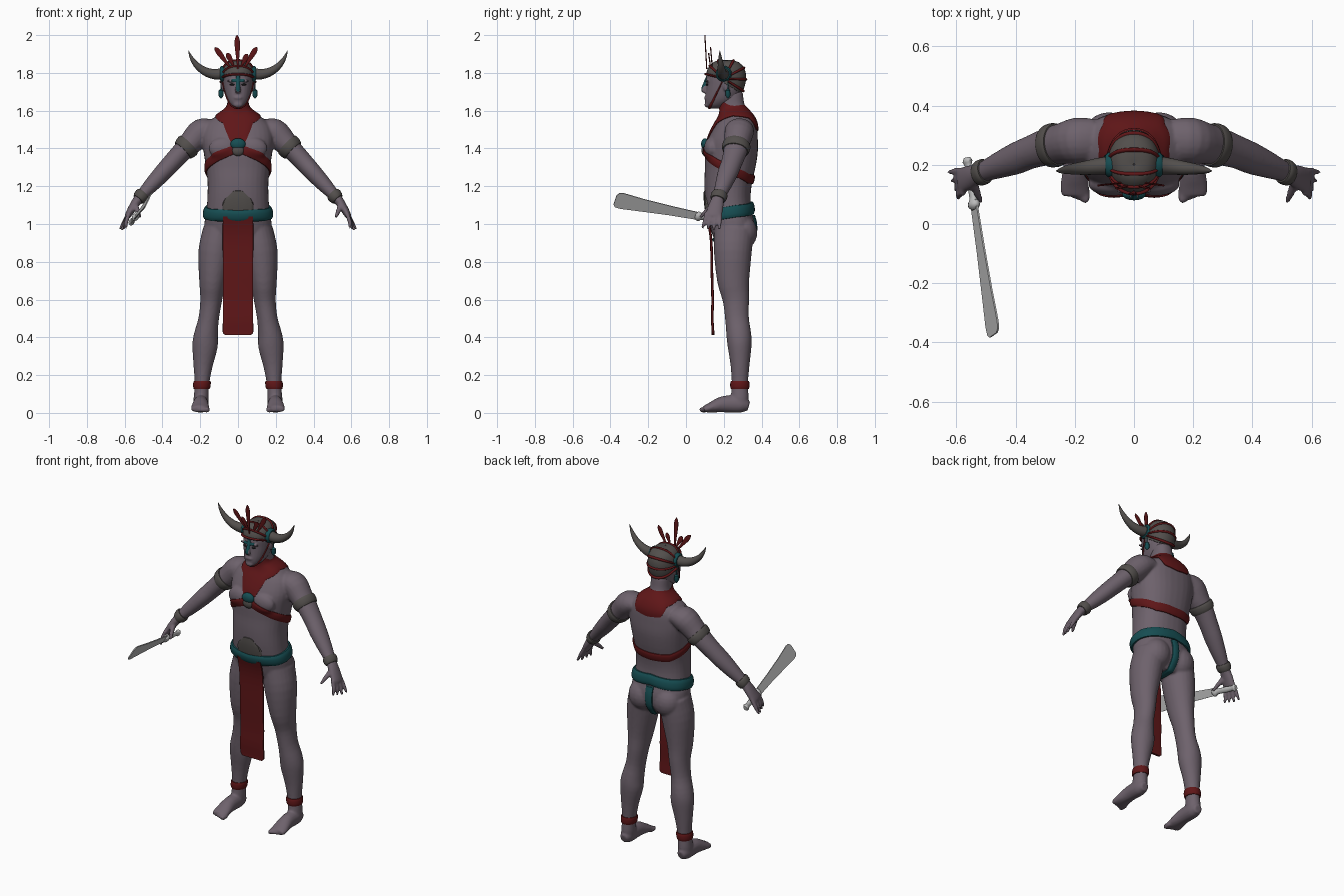
import bpy, bmesh, math
from mathutils import Vector, Matrix
from mathutils.bvhtree import BVHTree

if "Cube" in bpy.data.objects:
    bpy.data.objects.remove(bpy.data.objects["Cube"])


def material(name, c):
    m = bpy.data.materials.new(name)
    m.diffuse_color = (*c, 1)
    m.use_nodes = True
    m.node_tree.nodes["Principled BSDF"].inputs["Base Color"].default_value = m.diffuse_color
    return m


SKIN = material("mauve_skin", (0.155, 0.122, 0.15))
RED = material("dark_red_cloth", (0.115, 0.008, 0.009))
TEAL = material("teal_paint", (0.008, 0.075, 0.085))
GREY = material("grey_leather", (0.085, 0.077, 0.072))
STEEL = material("pale_steel", (0.5, 0.5, 0.5))
DARK = material("dark_eye", (0.02, 0.02, 0.022))


def tube(bm, pts, ref=(1, 0, 0), n=16, p=2.0, axis=None, sub=3):
    """Smooth loft through (x, y, z, radius along ref, other radius)."""
    P = [Vector(q) for q in pts]
    P = [2 * P[0] - P[1]] + P + [2 * P[-1] - P[-2]]
    S = []
    for i in range(1, len(P) - 2):
        a, b, c, d = P[i - 1:i + 3]
        for k in range(sub):
            t = k / sub
            S.append(0.5 * (2 * b + (c - a) * t + (2 * a - 5 * b + 4 * c - d) * t * t
                            + (3 * b - a - 3 * c + d) * t ** 3))
    S.append(P[-2])
    rings = []
    for i, s in enumerate(S):
        t = Vector(axis) if axis else (S[min(i + 1, len(S) - 1)] - S[max(i - 1, 0)]).to_3d().normalized()
        if not axis:
            q = S[min(i + 1, len(S) - 1)] - S[max(i - 1, 0)]
            t = Vector((q[0], q[1], q[2])).normalized()
        u = Vector(ref)
        u = (u - t * u.dot(t)).normalized()
        w = t.cross(u)
        ring = []
        for k in range(n):
            c, d = math.cos(2 * math.pi * k / n), math.sin(2 * math.pi * k / n)
            c, d = [math.copysign(abs(e) ** (2 / p), e) for e in (c, d)]
            ring.append(bm.verts.new(Vector((s[0], s[1], s[2])) + u * c * max(s[3], .001) + w * d * max(s[4], .001)))
        rings.append(ring)
    for a, b in zip(rings, rings[1:]):
        for k in range(n):
            bm.faces.new((a[k], a[(k + 1) % n], b[(k + 1) % n], b[k]))
    bm.faces.new(rings[0])
    bm.faces.new(rings[-1])


def stack(rows):
    """Rows of (z, front y, back y, half width) as loft points."""
    return [(0, (f + b) / 2, z, w, (b - f) / 2) for z, f, b, w in rows]


def ball(bm, c, r):
    bmesh.ops.create_uvsphere(bm, u_segments=20, v_segments=12, radius=1,
                              matrix=Matrix.Translation(c) @ Matrix.Diagonal((*r, 1)))


def finish(name, bm, mat, recalc=True):
    if recalc:
        bmesh.ops.recalc_face_normals(bm, faces=bm.faces)
    me = bpy.data.meshes.new(name)
    bm.to_mesh(me)
    bm.free()
    me.materials.append(mat)
    me.polygons.foreach_set("use_smooth", [True] * len(me.polygons))
    me.set_sharp_from_angle(angle=math.radians(45))
    ob = bpy.data.objects.new(name, me)
    bpy.context.collection.objects.link(ob)
    return ob


def fuse(ob, voxel, mat):
    """Blend overlapping forms into one skin; return its ray-cast tree."""
    r = ob.modifiers.new("fuse", 'REMESH')
    r.mode, r.voxel_size = 'VOXEL', voxel
    s = ob.modifiers.new("soften", 'SMOOTH')
    s.factor, s.iterations = 0.5, 6
    dg = bpy.context.evaluated_depsgraph_get()
    me = bpy.data.meshes.new_from_object(ob.evaluated_get(dg))
    ob.modifiers.clear()
    ob.data = me
    me.materials.clear()
    me.materials.append(mat)
    me.polygons.foreach_set("use_smooth", [True] * len(me.polygons))
    return BVHTree.FromPolygons([v.co for v in me.vertices], [p.vertices[:] for p in me.polygons])


def wrap(name, tree, ray, nu, mat, t=.008, closed=True, out=1, nv=8):
    """Lay a padded sheet on a surface; ray(u, v) gives origin and direction."""
    bm = bmesh.new()
    rows = []
    for i in range(nu + (not closed)):
        row = []
        for j in range(nv + 1):
            v = (0, .02, *[k / (nv - 2) for k in range(1, nv - 2)], .98, 1)[j]
            o, d = ray(i / nu, v)
            o, d = Vector(o), Vector(d).normalized()
            h = tree.ray_cast(o, d)[0] or o + d * .05
            edge = j in (0, nv) or (not closed and i in (0, nu))
            off = -.004 if edge else t * (1 - .6 * abs(2 * v - 1) ** 3)
            row.append((bm.verts.new(h + d * off * out), d * out))
        rows.append(row)
    if closed:
        rows.append(rows[0])
    score = 0
    for a, b in zip(rows, rows[1:]):
        for j in range(nv):
            f = bm.faces.new((a[j][0], b[j][0], b[j + 1][0], a[j + 1][0]))
            f.normal_update()
            score += f.normal.dot(a[j][1]) * f.calc_area()
    if score < 0:
        bmesh.ops.reverse_faces(bm, faces=bm.faces)
    bmesh.ops.remove_doubles(bm, verts=bm.verts, dist=1e-5)
    return finish(name, bm, mat, False)


def key(keys, u):
    """Left-right symmetric value by angle from the front, u in 0..1."""
    a = 180 - abs(u * 360 - 180)
    for (p, x), (q, y) in zip(keys, keys[1:]):
        if a <= q:
            return x + (y - x) * (a - p) / (q - p)
    return keys[-1][1]


def around(u):
    return math.sin(2 * math.pi * u), -math.cos(2 * math.pi * u)


# Body: torso, limbs, hands and feet fused into one skin
bm = bmesh.new()
tube(bm, stack([(.87, .19, .32, .08), (.93, .145, .36, .165), (1.0, .125, .365, .178), (1.06, .11, .35, .168),
                (1.14, .1, .342, .162), (1.22, .097, .35, .161), (1.3, .1, .368, .17), (1.38, .1, .38, .182),
                (1.45, .115, .38, .19), (1.52, .15, .375, .175), (1.565, .175, .357, .125), (1.6, .18, .33, .072),
                (1.63, .175, .31, .058), (1.7, .17, .3, .056)]), p=2.3, n=32, axis=(0, 0, 1))
for s in (1, -1):
    def m(pts):
        return [(p[0] * s, *p[1:]) for p in pts]
    ball(bm, (.075 * s, .135, 1.4), (.08, .04, .06))
    ball(bm, (.085 * s, .3, .955), (.085, .078, .09))
    tube(bm, m([(.1, .255, .97, .085, .105), (.12, .248, .85, .09, .1), (.135, .25, .7, .071, .085),
                (.142, .264, .6, .058, .07), (.155, .27, .5, .054, .063), (.17, .28, .41, .064, .066),
                (.175, .284, .35, .067, .063), (.185, .286, .25, .051, .05), (.191, .285, .15, .038, .043),
                (.195, .285, .08, .04, .047), (.197, .285, .03, .038, .04)]), n=24)
    tube(bm, m([(.196, .332, .035, .024, .025), (.197, .29, .045, .04, .045), (.198, .2, .046, .041, .044),
                (.2, .13, .028, .049, .027), (.2, .095, .02, .046, .017)]))
    for i in range(5):
        r = .015 - .0015 * i
        x, y = .164 + .0185 * i, .072 + .007 * i
        tube(bm, m([(x, .12, .018, r, r), (x, y + .01, .016, r, r), (x, y, .014, r * .5, r * .5)]), n=10)
    tube(bm, m([(.13, .285, 1.505, .07, .05), (.19, .282, 1.49, .078, .07), (.24, .272, 1.44, .07, .066),
                (.29, .262, 1.39, .064, .054), (.35, .242, 1.325, .056, .05), (.4, .221, 1.27, .054, .047),
                (.46, .197, 1.205, .044, .04), (.52, .172, 1.14, .033, .028), (.55, .16, 1.1, .04, .023),
                (.58, .148, 1.05, .044, .018), (.588, .145, 1.035, .038, .013)]), ref=(0, 1, 0), n=20)
    for i in range(4):
        y = .181 - .024 * i
        e = (.626 - .011 * i, .175 - .03 * i, .965 + .006 * abs(i - 1))
        tube(bm, m([(.575, y, 1.06, .012, .012), (.604 - .004 * i, y - .002 - .003 * i, 1.01, .0115, .0115),
                    (*e, .007, .007)]), ref=(0, 1, 0), n=10)
    tube(bm, m([(.545, .15, 1.105, .016, .016), (.532, .11, 1.07, .014, .014), (.517, .075, 1.035, .008, .008)]), n=10)
skin = fuse(finish("body", bm, SKIN), .0065, SKIN)

# Head with nose, brow, lips and ears
bm = bmesh.new()
tube(bm, stack([(1.612, .125, .18, .02), (1.63, .105, .22, .042), (1.66, .101, .27, .061), (1.7, .105, .295, .073),
                (1.74, .108, .307, .079), (1.78, .107, .311, .08), (1.82, .122, .303, .075), (1.85, .15, .277, .054),
                (1.862, .185, .24, .022)]), p=2.15, n=28, axis=(0, 0, 1))
tube(bm, [(0, .112, 1.765, .009, .01), (0, .102, 1.735, .01, .012), (0, .093, 1.708, .017, .012),
          (0, .104, 1.698, .012, .008)], n=12)
ball(bm, (0, .104, 1.668), (.024, .008, .009))
ball(bm, (0, .112, 1.632), (.025, .014, .016))
for s in (1, -1):
    ball(bm, (.035 * s, .112, 1.757), (.026, .008, .007))
    ball(bm, (.08 * s, .212, 1.735), (.01, .018, .033))
face = fuse(finish("head", bm, SKIN), .0045, SKIN)

bm = bmesh.new()
for s in (1, -1):
    ball(bm, (.031 * s, .111, 1.738), (.013, .006, .005))
finish("eyes", bm, DARK)
wrap("nose_paint", face, lambda u, v: (((u - .5) * .024, -.2, 1.7 + .085 * v), (0, 1, 0)), 8, TEAL, .003, False, -1)
wrap("brow_paint", face, lambda u, v: (((u - .5) * .075, -.2, 1.752 + .016 * v), (0, 1, 0)), 16, TEAL, .003, False, -1)

# Cap and its red straps, which fan out from the ears
O = Vector((0, .2, 1.77))
rim = [(0, 12), (50, 10), (75, -5), (100, -22), (140, -38), (180, -40)]


def dome(u, v):
    e = math.radians(key(rim, u) * (1 - v) + 90 * v)
    x, y = around(u)
    return O, (x * math.cos(e), y * math.cos(e), math.sin(e))


wrap("cap", face, dome, 48, GREY, .008, nv=14)


def ear_arc(a, w):
    c, s = math.cos(math.radians(a)), math.sin(math.radians(a))
    d, q = Vector((0, -c, s)), Vector((0, s, c))

    def ray(u, v):
        t = math.radians(12 + 156 * u)
        return O, Vector((math.cos(t), 0, 0)) + d * math.sin(t) + q * (v - .5) * w
    return ray


for i, a in enumerate((14, 42, 72, 118, 152, 182, 212)):
    wrap("cap_strap_%d" % i, face, ear_arc(a, .13), 32, RED, .014, False)
wrap("chin_strap", face, ear_arc(-64, .08), 40, RED, .006, False)

# Horns, ear discs, earrings
for s, side in ((1, "left"), (-1, "right")):
    bm = bmesh.new()
    tube(bm, [(x * s, *r) for x, *r in ((.07, .2, 1.797, .032, .032), (.12, .195, 1.793, .028, .028),
         (.17, .189, 1.806, .023, .023), (.215, .185, 1.837, .017, .017), (.245, .181, 1.877, .01, .01),
         (.263, .179, 1.918, .001, .001))], ref=(0, 1, 0), n=18, sub=5)
    finish(side + "_horn", bm, GREY)
    bm = bmesh.new()
    tube(bm, [(x * s, .2, 1.795, r, r) for x, r in ((.06, .042), (.088, .042), (.096, .034))], ref=(0, 1, 0), n=20, sub=1)
    tube(bm, [(.09 * s, .222, z, r, r) for z, r in ((1.76, .003), (1.715, .003), (1.708, .012), (1.68, .014), (1.665, .003))],
         n=10, sub=1)
    finish(side + "_ear_ornament", bm, TEAL)

# Feathers
bm = bmesh.new()
for x0, z0, x1, z1, y in ((0, 1.82, -.005, 2.0, .1), (-.035, 1.82, -.122, 1.935, .13), (.03, 1.82, .1, 1.937, .13),
                          (-.02, 1.83, -.058, 1.905, .12), (.015, 1.83, .05, 1.9, .12)):
    tube(bm, [(x0 + (x1 - x0) * t, y + .01 * (1 - t), z0 + (z1 - z0) * t, .003, w)
              for t, w in ((0, .004), (.3, .008), (.7, .015), (.9, .012), (1, .002))], ref=(0, 1, 0), n=10)
finish("feathers", bm, RED)

# Neck cloth with front point and back flap
C = Vector((0, .25, 1.48))
hem = [(0, -20), (16, -18), (28, 2), (42, 24), (90, 38), (130, 30), (145, 8), (180, 4)]


def cloth(u, v):
    e = math.radians(key(hem, u) * (1 - v) + 68 * v)
    x, y = around(u)
    return C, (x * math.cos(e), y * math.cos(e), math.sin(e))


wrap("neck_cloth", skin, cloth, 96, RED, .009, nv=20)


# Bands that run level round the trunk
def trunk(keys, h):
    return lambda u, v: ((0, .235, key(keys, u) + (v - .5) * h), (*around(u), 0))


wrap("chest_strap", skin, trunk([(0, 1.405), (40, 1.36), (90, 1.285), (130, 1.24), (180, 1.235)], .05), 72, RED, .01)
wrap("belt", skin, trunk([(0, 1.04), (60, 1.048), (100, 1.068), (180, 1.088)], .065), 72, TEAL, .018)


# Belly plate, rear strap and hanging cloth
def plate(u, v):
    w = .085 * (1 - max(0, (v - .5) * 2) ** 3 * .5)
    return ((u - .5) * 2 * w, -.5, 1.03 + .148 * v - .03 * v * (2 * u - 1) ** 4), (0, 1, 0)


wrap("belly_plate", skin, plate, 20, GREY, .008, False, -1)


def rear(u, v):
    a = math.radians(35 - 190 * u)
    return ((v - .5) * (.05 - .015 * u), .25, .98), (0, math.cos(a), math.sin(a))


wrap("rear_strap", skin, rear, 40, TEAL, .012, False)
bm = bmesh.new()
tube(bm, [(0, y, z, w, .007) for z, y, w in ((1.04, .108, .08), (.98, .124, .081), (.9, .134, .081), (.75, .137, .08),
     (.6, .141, .08), (.5, .139, .08), (.43, .143, .081), (.412, .143, .068))], n=24, p=6, axis=(0, 0, 1))
finish("hanging_cloth", bm, RED)

# Chest emblem
bm = bmesh.new()
ball(bm, (0, .1, 1.423), (.04, .02, .031))
finish("emblem_top", bm, TEAL)
bm = bmesh.new()
ball(bm, (0, .1, 1.39), (.034, .018, .03))
finish("emblem_base", bm, GREY)


# Limb bands
def limb(c, axis, h):
    c, a = Vector(c), Vector(axis).normalized()
    p = a.orthogonal().normalized()
    q = a.cross(p)
    return lambda u, v: (c + a * (v - .5) * h, p * math.cos(2 * math.pi * u) + q * math.sin(2 * math.pi * u))


for s, side in ((1, "left"), (-1, "right")):
    wrap(side + "_armband", skin, limb((.277 * s, .265, 1.405), (.7 * s, -.15, -.7), .05), 32, GREY, .01)
    wrap(side + "_wristband", skin, limb((.515 * s, .174, 1.145), (.66 * s, -.25, -.7), .045), 28, GREY, .011)
    wrap(side + "_ankle_band", skin, limb((.191 * s, .285, .148), (0, 0, 1), .045), 28, RED, .009)

# Broad blade and its grip
P = Vector((-.54, .06, 1.042))
A = Vector((.065, -.435, .085)).normalized()
W = Vector((.45, 0, .9))
W = (W - A * W.dot(A)).normalized()
N = A.cross(W)
bm = bmesh.new()
loops = [[bm.verts.new(P + A * x + W * y + N * z) for x, y in (
    (-.02, -.02), (-.02, .022), (.15, .028), (.3, .037), (.41, .048), (.435, .044), (.447, .028),
    (.45, -.028), (.44, -.04), (.41, -.044), (.3, -.036), (.15, -.026))] for z in (-.003, .003)]
for l in loops:
    bm.faces.new(l)
for k in range(12):
    bm.faces.new((loops[0][k], loops[0][k - 1], loops[1][k - 1], loops[1][k]))
finish("blade", bm, STEEL)
bm = bmesh.new()
tube(bm, [(*(P + A * x), r, r * .7) for x, r in ((.012, .012), (0, .026), (-.015, .024), (-.03, .015), (-.09, .017),
                                                 (-.14, .015), (-.155, .022), (-.168, .015))], ref=W, n=14, sub=2)
finish("blade_grip", bm, STEEL)
